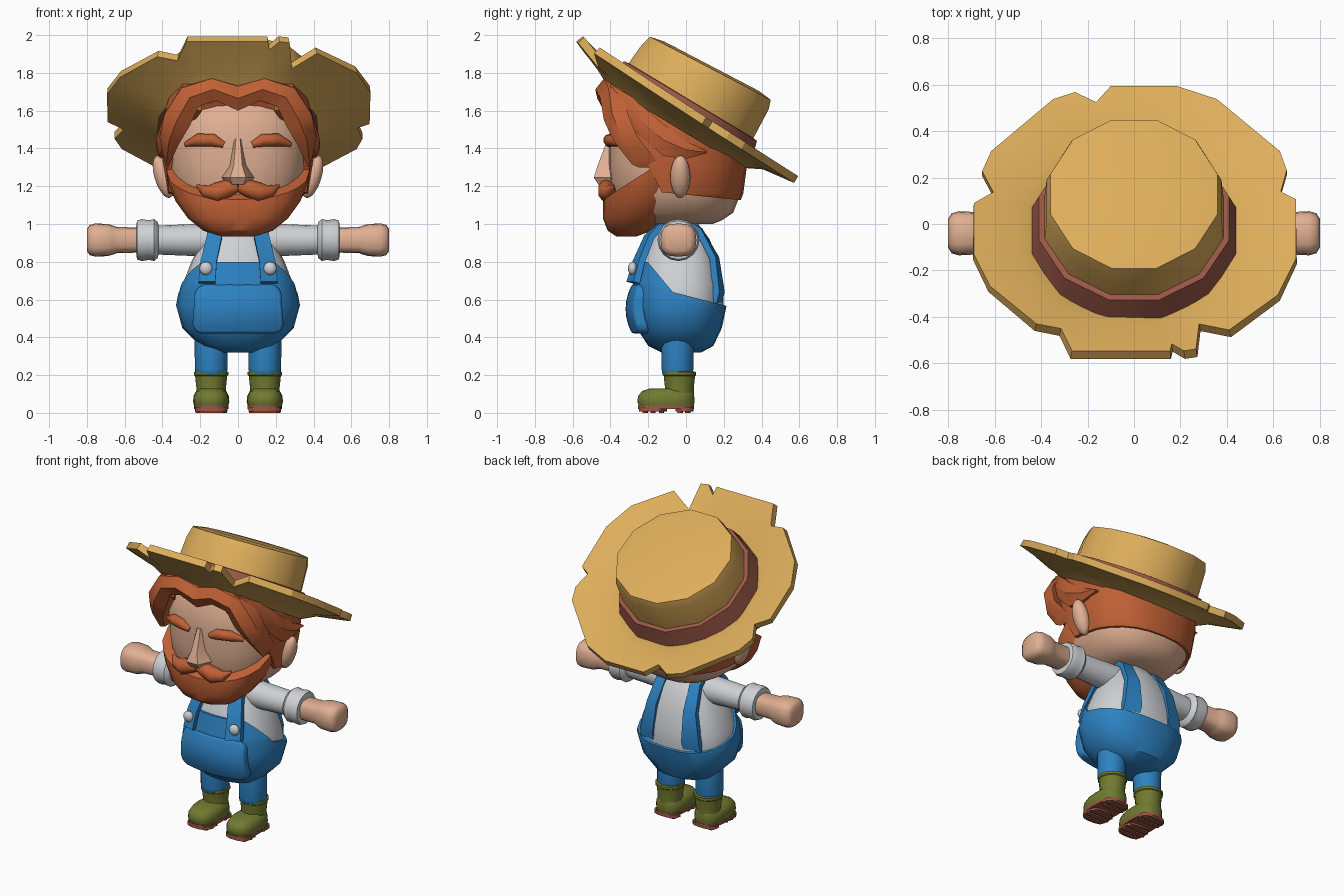
import bpy, bmesh, math
from mathutils import Vector, Matrix, Euler

if "Cube" in bpy.data.objects:
    bpy.data.objects.remove(bpy.data.objects["Cube"])


def material(name, r, g, b):
    m = bpy.data.materials.new(name)
    lin = [((c / 255 + 0.055) / 1.055) ** 2.4 for c in (r, g, b)]
    m.diffuse_color = (*lin, 1)
    m.use_nodes = True
    m.node_tree.nodes["Principled BSDF"].inputs["Base Color"].default_value = m.diffuse_color
    return m


STRAW = material("straw", 222, 174, 91)
BROWN = material("brown", 154, 87, 70)
GINGER = material("ginger", 192, 96, 53)
SKIN = material("skin", 225, 176, 147)
SHIRT = material("shirt_white", 206, 209, 213)
DENIM = material("denim_blue", 45, 130, 194)
OLIVE = material("boot_olive", 112, 122, 48)


def finish(name, bm, mat, angle=35):
    bmesh.ops.recalc_face_normals(bm, faces=bm.faces[:])
    me = bpy.data.meshes.new(name)
    bm.to_mesh(me)
    bm.free()
    me.materials.append(mat)
    ob = bpy.data.objects.new(name, me)
    bpy.context.collection.objects.link(ob)
    bpy.ops.object.select_all(action='DESELECT')
    ob.select_set(True)
    bpy.context.view_layer.objects.active = ob
    bpy.ops.object.shade_smooth_by_angle(angle=math.radians(angle))
    return ob


def loft(name, loops, mat, side=1, cyclic=False, cuts=(), angle=35):
    """Skin equal-length loops; cuts keep what lies on the normal's side."""
    bm = bmesh.new()
    vs = [[bm.verts.new((p[0] * side, p[1], p[2])) for p in lp] for lp in loops]
    n = len(vs[0])
    for a, b in list(zip(vs, vs[1:])) + ([(vs[-1], vs[0])] if cyclic else []):
        for i in range(n):
            j = (i + 1) % n
            bm.faces.new((a[i], a[j], b[j], b[i]))
    if not cyclic:
        bm.faces.new(vs[0])
        bm.faces.new(vs[-1])
    for co, no in cuts:
        geom = bm.verts[:] + bm.edges[:] + bm.faces[:]
        bmesh.ops.bisect_plane(bm, geom=geom, plane_co=co, plane_no=no, clear_inner=True)
        bmesh.ops.holes_fill(bm, edges=[e for e in bm.edges if e.is_boundary], sides=0)
    return finish(name, bm, mat, angle)


def ring(z, hx, y0, y1, cx=0, p=2.4, n=24):
    """Horizontal super-ellipse from y0 to y1."""
    out = []
    for i in range(n):
        a = 2 * math.pi * i / n
        c, s = math.cos(a), math.sin(a)
        out.append((cx + hx * math.copysign(abs(c) ** (2 / p), c),
                    (y0 + y1) / 2 + (y1 - y0) / 2 * math.copysign(abs(s) ** (2 / p), s), z))
    return out


def tube(name, pts, mat, side=1, n=10):
    """Tapered tube through (x, y, z, radius) points."""
    co = [Vector(p[:3]) for p in pts]
    loops = []
    for i, p in enumerate(pts):
        t = (co[min(i + 1, len(co) - 1)] - co[max(i - 1, 0)]).normalized()
        a = t.cross(Vector((0, 1, 0))).normalized()
        b = t.cross(a)
        loops.append([co[i] + p[3] * (a * math.cos(k * math.tau / n) + b * math.sin(k * math.tau / n))
                      for k in range(n)])
    return loft(name, loops, mat, side, angle=60)


def ball(name, loc, size, mat, rot=(0, 0, 0)):
    bm = bmesh.new()
    m = Matrix.LocRotScale(Vector(loc), Euler(rot), Vector(size))
    bmesh.ops.create_uvsphere(bm, u_segments=14, v_segments=10, radius=1, matrix=m)
    return finish(name, bm, mat, 60)


def arm_turn(name, profile, mat, side, p=2, wide=1):
    """Profile of (x, radius) turned about the arm axis."""
    loops = [[(x, -0.04 + b * wide, 0.915 + a) for a, b, _ in ring(0, r, -r, r, 0, p, 16)] for x, r in profile]
    return loft(name, loops, mat, side, angle=50)


# --- Straw hat, made flat and tilted back ---
TILT = math.radians(31)
COS, SIN = math.cos(TILT), math.sin(TILT)


def hat(u, v, w):
    return (u, v * COS + w * SIN, 1.61 - v * SIN + w * COS)


def hat_ring(r, w, slope=0, n=12):
    pts = [(r * math.cos((i + .5) * math.tau / n), r * math.sin((i + .5) * math.tau / n)) for i in range(n)]
    return [hat(u, v, w + slope * v) for u, v in pts]


# torn brim outline, turned up at the rim and most at the front
outline = [(-.10, .594), (.185, .594), (.357, .538), (.628, .314), (.658, .232), (.632, .14),
           (.697, .107), (.697, -.15), (.62, -.305), (.41, -.456), (.28, -.43), (.267, -.538),
           (.215, -.546), (.163, -.516), (.155, -.546), (-.267, -.546), (-.314, -.45), (-.42, -.43),
           (-.62, -.267), (-.69, -.13), (-.69, .09), (-.606, .138), (-.654, .228), (-.615, .314),
           (-.348, .538), (-.254, .568), (-.163, .525)]
top, under, dirs = [], [], []
for x, y in outline:
    rise = .02 + .05 * max(0, -y) - .033 * max(0, y)
    ramp = min(1, max(0, (math.hypot(x, y / COS) - .54) / .10))
    w = -.02 + (rise + .02) * ramp ** 2
    p = Vector((x, (y - w * SIN) / COS))
    d = p.normalized()
    q = p + d * .03 * max(0, -y)
    top.append(hat(*p, w))
    under.append(hat(*q, w - .042))
    dirs.append(d)
loft("hat_brim", [[hat(*d * .43, -.11) for d in dirs], [hat(*d * .52, -.065) for d in dirs], under, top,
                  [hat(*d * .51, -.024) for d in dirs], [hat(*d * .43, -.068) for d in dirs]],
     STRAW, cyclic=True, angle=25)
loft("hat_crown", [hat_ring(.405, -.05), hat_ring(.39, .19, .09), hat_ring(.373, .25, .06),
                   hat_ring(.29, .263, .06)], STRAW, angle=33)
loft("hat_band", [hat_ring(.40, -.085), hat_ring(.463, -.085), hat_ring(.424, .048), hat_ring(.39, .051)],
     BROWN, cyclic=True, angle=33)

# --- Head ---
head = [(1.0, .16, -.28, .14), (1.02, .22, -.31, .19), (1.06, .28, -.35, .25), (1.15, .345, -.395, .285),
        (1.3, .37, -.41, .305), (1.45, .385, -.41, .31), (1.6, .37, -.39, .295), (1.7, .3, -.32, .2)]
loft("head", [ring(*r) for r in head], SKIN)
loft("hair_cap", [ring(z + .01, hx + .025, y0 - .025, y1 + .018) for z, hx, y0, y1 in head], GINGER,
     cuts=[((0, 0, 1.155), (0, .1, 1)), ((0, -.17, 1.25), (0, .25, .13))])
beard = [(.935, .09, -.37, -.26), (.965, .185, -.415, -.18), (1.03, .265, -.44, -.10), (1.12, .33, -.44, -.03),
         (1.22, .37, -.43, 0), (1.34, .385, -.42, .02)]
loft("beard", [ring(*r) for r in beard], GINGER, cuts=[((0, -.43, 1.135), (0, .18, -.28))])
# nose wedge
nose = [(1.45, .022, -.415), (1.31, .045, -.468), (1.245, .085, -.488), (1.21, .06, -.465)]
loft("nose", [[(-w, -.36, z), (-w, -.40, z), (-w * .5, y, z), (w * .5, y, z), (w, -.40, z), (w, -.36, z)]
              for z, w, y in nose], SKIN, angle=50)

bang = [((0, 1.60), (0, 1.73), -.455), ((.12, 1.655), (.14, 1.77), -.465), ((.21, 1.62), (.30, 1.72), -.44),
        ((.255, 1.52), (.39, 1.58), -.42), ((.315, 1.42), (.415, 1.46), -.37), ((.37, 1.30), (.39, 1.33), -.27)]
swept = [(-.40, 1.74, 1.60, .31), (-.28, 1.67, 1.50, .385), (-.12, 1.53, 1.36, .43),
         (.0, 1.44, 1.345, .428), (.11, 1.385, 1.375, .41)]
strap = [(.165, -.28, .69, .09), (.155, -.25, .80, .085), (.125, -.195, .93, .08), (.115, -.12, 1.01, .075),
         (.115, -.02, 1.025, .07), (.122, .07, .965, .07), (.14, .15, .82, .08), (.162, .174, .64, .11),
         (.17, .142, .52, .12)]

for s, tag in ((1, "left"), (-1, "right")):
    # hair locks
    loft("fringe_" + tag, [[(i[0], y + .12, i[1]), (i[0], y + .02, i[1]),
                            ((i[0] + o[0]) / 2, y - .015, (i[1] + o[1]) / 2),
                            (o[0], y + .03, o[1]), (o[0], y + .11, o[1] + .008)] for i, o, y in bang],
         GINGER, s, angle=45)
    loft("swept_lock_" + tag, [[(x - .12, y, zu), (x - .02, y, zu), (x + .005, y, (zu + zl) / 2),
                                (x - .015, y, zl), (x - .12, y, zl)] for y, zu, zl, x in swept], GINGER, s)
    # face details
    tube("moustache_" + tag, [(0, -.425, 1.20, .028), (.05, -.42, 1.19, .046), (.11, -.415, 1.168, .052),
                              (.17, -.405, 1.172, .034), (.22, -.38, 1.205, .005)], GINGER, s)
    tube("eyebrow_" + tag, [(.075, -.405, 1.42, .016), (.13, -.405, 1.443, .034), (.21, -.382, 1.445, .034),
                            (.28, -.34, 1.42, .012)], GINGER, s)
    ball("ear_" + tag, (s * .395, -.03, 1.25), (.048, .053, .117), SKIN, (0, s * .3, 0))
    # arms
    arm_turn("sleeve_" + tag, [(.04, .09), (.2, .086), (.44, .076)], SHIRT, s)
    arm_turn("cuff_" + tag, [(.42, .07), (.425, .095), (.445, .111), (.47, .105), (.51, .111), (.535, .102),
                             (.54, .06)], SHIRT, s)
    arm_turn("hand_" + tag, [(.5, .066), (.64, .069), (.665, .078), (.69, .085), (.755, .088), (.785, .08),
                             (.80, .058)], SKIN, s, 2.8, 1.08)
    # overall strap over the shoulder, following the body
    loops = []
    for i, (x, y, z, w) in enumerate(strap):
        a, b = strap[max(i - 1, 0)], strap[min(i + 1, len(strap) - 1)]
        t = Vector((0, b[1] - a[1], b[2] - a[2])).normalized()
        nrm = Vector((0, -t.z, t.y)) * .017
        wide = Vector((1, -1.5 * y, 0)) * w / 2
        c = Vector((x, y, z))
        loops.append([c - wide - nrm, c + wide - nrm, c + wide + nrm, c - wide + nrm])
    loft("strap_" + tag, loops, DENIM, s)
    ball("button_" + tag, (s * .17, -.283, .765), (.035, .024, .035), SHIRT)
    # legs and boots
    cx = .142
    loft("trouser_leg_" + tag, [ring(z, r, -.045 - r, -.045 + r, cx, 2, 14) for z, r in
                                ((.19, .07), (.205, .082), (.23, .086), (.36, .088), (.42, .085))], DENIM, s)
    loft("boot_shaft_" + tag, [ring(z, r, -.035 - r, -.035 + r, cx, 2, 14) for z, r in
                               ((.06, .08), (.13, .078), (.195, .085), (.2, .091), (.217, .091), (.22, .07))],
         OLIVE, s)
    loft("boot_foot_" + tag, [ring(z, hx, y0, y1, cx, 2.6, 18) for z, hx, y0, y1 in
                              ((.035, .09, -.25, .043), (.06, .096, -.26, .047), (.09, .093, -.255, .045),
                               (.115, .08, -.235, .04), (.13, .055, -.19, .03))], OLIVE, s)
    loft("boot_sole_" + tag, [ring(z, .092, -.255, .045, cx, 2.6, 18) for z in (.02, .038)], BROWN, s)
    for part, y0, y1 in (("fore", -.25, -.10), ("heel", -.055, .04)):
        loft(f"sole_{part}_{tag}", [ring(z, .086, y0, y1, cx, 2.8, 18) for z in (.008, .03)], BROWN, s)
    for k, (y, hw) in enumerate(((-.215, .07), (-.175, .084), (-.13, .08), (-.03, .08), (.01, .07))):
        loft(f"tread_{tag}_{k}", [ring(z, hw, y - .014, y + .014, cx, 5, 8) for z in (0, .02)], BROWN, s)

# --- Torso ---
body = [(.32, .10, -.13, .08), (.355, .20, -.20, .145), (.45, .295, -.262, .19), (.57, .328, -.285, .215),
        (.68, .308, -.28, .208), (.80, .262, -.252, .185), (.92, .20, -.20, .14), (1.0, .14, -.155, .08),
        (1.03, .09, -.12, .04)]
loft("shirt_body", [ring(z, hx - .015, y0 + .015, y1 - .015) for z, hx, y0, y1 in body[2:]], SHIRT)
loft("overalls", [ring(*r) for r in body], DENIM, cuts=[((0, -.07, .64), (0, -.26, -1))])
loft("bib", [ring(*r) for r in body], DENIM,
     cuts=[((0, -.07, .64), (0, .26, 1)), ((0, -.07, .64), (0, -1.2, -1)), ((0, 0, .80), (0, 0, -1))])

# front pocket, a curved rounded slab
bm = bmesh.new()
bmesh.ops.create_grid(bm, x_segments=10, y_segments=6, size=1)
for v in bm.verts:
    x, z = v.co.x, v.co.y
    if abs(x) > .99 and abs(z) > .99:
        x, z = x * .93, z * .9
    x, z = x * (.235 - .01 * z), z * .13
    v.co = (x, -.32 + .75 * x * x + 2 * z * z, .55 + z)
rim = bmesh.ops.extrude_face_region(bm, geom=bm.faces[:])
for v in [g for g in rim["geom"] if isinstance(g, bmesh.types.BMVert)]:
    v.co.y += .06
pocket = finish("front_pocket", bm, DENIM)
bev = pocket.modifiers.new("soft_edge", 'BEVEL')
bev.width, bev.segments, bev.limit_method = .012, 2, 'ANGLE'
